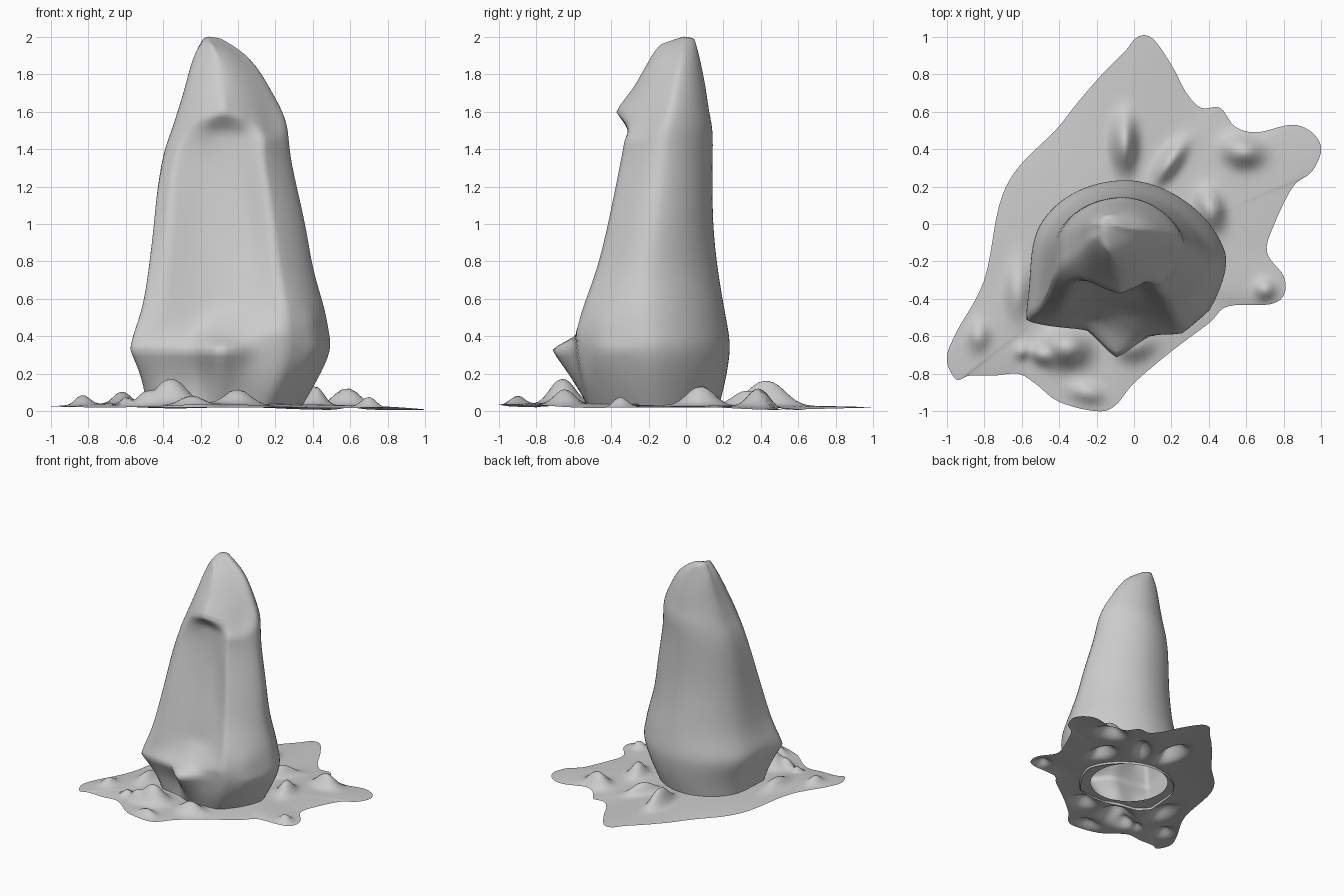
import bpy, bmesh, math
from mathutils import Vector

if "Cube" in bpy.data.objects:
    bpy.data.objects.remove(bpy.data.objects["Cube"])

stone = bpy.data.materials.new("grey stone")
stone.diffuse_color = (0.6, 0.6, 0.6, 1)
stone.use_nodes = True
stone.node_tree.nodes["Principled BSDF"].inputs["Base Color"].default_value = stone.diffuse_color


def make_object(name, bm):
    mesh = bpy.data.meshes.new(name)
    bmesh.ops.recalc_face_normals(bm, faces=bm.faces)
    bm.to_mesh(mesh)
    bm.free()
    obj = bpy.data.objects.new(name, mesh)
    bpy.context.collection.objects.link(obj)
    mesh.materials.append(stone)
    for p in mesh.polygons:
        p.use_smooth = True
    return obj


def bridge(bm, lower, upper):
    n = len(lower)
    return [bm.faces.new((lower[i], lower[(i + 1) % n], upper[(i + 1) % n], upper[i]))
            for i in range(n)]


# Rock levels: z, left corner x y, right corner x y, back y, then front face depths
FRONT = (0.1, 0.3, 0.44, 0.6, 0.77, 0.9)
LEVELS = [
    (0.02, -.49, -.36, .35, -.20, .18, -.45, -.48, -.52, -.53, -.50, -.38),
    (0.17, -.51, -.43, .44, -.22, .22, -.49, -.48, -.61, -.57, -.56, -.45),
    (0.33, -.58, -.52, .52, -.23, .245, -.55, -.57, -.73, -.60, -.58, -.46),
    (0.42, -.56, -.49, .50, -.24, .235, -.52, -.50, -.56, -.59, -.59, -.47),
    (0.55, -.51, -.46, .48, -.25, .21, -.49, -.45, -.45, -.48, -.56, -.46),
    (0.75, -.48, -.41, .41, -.24, .175, -.45, -.41, -.41, -.41, -.48, -.38),
    (1.00, -.45, -.34, .375, -.20, .145, -.40, -.35, -.35, -.35, -.42, -.33),
    (1.35, -.42, -.24, .285, -.15, .145, -.31, -.29, -.29, -.29, -.35, -.26),
    (1.50, -.36, -.22, .28, -.13, .15, -.30, -.30, -.29, -.30, -.33, -.25),
    (1.60, -.33, -.19, .25, -.10, .125, -.29, -.35, -.38, -.34, -.27, -.18),
    (1.72, -.29, -.15, .18, -.07, .11, -.22, -.27, -.29, -.26, -.20, -.14),
    (1.89, -.25, -.09, .08, -.03, .075, -.13, -.18, -.20, -.17, -.12, -.06),
]
BACK_STEPS = 11


def rock_ring(level):
    z, lx, ly, rx, ry, back, *depths = level
    # the overhang arches down towards both sides
    arch = 0.2 * math.exp(-((z - 1.56) / 0.1) ** 2)
    pts = [Vector((lx, ly, z))]
    pts += [Vector((lx + (rx - lx) * f, y, z - arch * abs(f - 0.44)))
            for f, y in zip(FRONT, depths)]
    pts.append(Vector((rx, ry, z)))
    # rounded back from the right corner round to the left side
    for i in range(1, BACK_STEPS):
        t = math.pi * i / BACK_STEPS
        e = 1.15 if t < math.pi / 2 else 0.95
        c = math.copysign(abs(math.cos(t)) ** e, math.cos(t))
        x = lx + (rx - lx) * (1 + c) / 2
        pts.append(Vector((x, ry + (back - ry) * math.sin(t) ** e, z)))
    pts.append(Vector((lx + 0.01, (ry + ly) / 2 + 0.03, z)))
    return pts


bm = bmesh.new()
rings = [rock_ring(level) for level in LEVELS]
# narrow flat peak, longer from front to back
apex = Vector((-0.16, -0.01, 2.005))
rings.append([Vector((apex.x + 0.32 * (p.x - apex.x), apex.y + 0.66 * (p.y - apex.y),
                      1.99 + 0.15 * min(p.y, 0))) for p in rings[-1]])
loops = [[bm.verts.new(p) for p in ring] for ring in rings]
for a, b in zip(loops, loops[1:]):
    bridge(bm, a, b)
tip = bm.verts.new(apex)
top = loops[-1]
for i in range(len(top)):
    bm.faces.new((top[i], top[(i + 1) % len(top)], tip))
bm.normal_update()
# chiselled front ridges stay firmer than the worn back
crease = bm.edges.layers.float.new("crease_edge")
for e in bm.edges:
    if len(e.link_faces) == 2 and e.calc_face_angle() > math.radians(22):
        mid = (e.verts[0].co + e.verts[1].co) / 2
        if mid.z > 1.9 or mid.y < -0.27:
            e[crease] = 0.5
rock = make_object("rock_spire", bm)
sub = rock.modifiers.new("worn edges", "SUBSURF")
sub.levels = sub.render_levels = 2

# Ground patch outline, clockwise from the back
OUTLINE = [
    (.02, 1), (.1, .99), (.2, .85), (.28, .7), (.36, .62), (.46, .62), (.54, .52),
    (.66, .49), (.84, .53), (.95, .49), (1, .4), (.95, .28), (.85, .2), (.75, 0),
    (.71, -.15), (.8, -.28), (.8, -.38), (.72, -.43), (.5, -.44), (.4, -.53),
    (.2, -.68), (0, -.85), (-.1, -.97), (-.2, -1), (-.4, -.95), (-.53, -.85),
    (-.62, -.8), (-.75, -.81), (-.88, -.81), (-.95, -.83), (-1, -.72), (-.95, -.58),
    (-.8, -.3), (-.72, .1), (-.62, .3), (-.42, .5), (-.3, .65), (-.17, .8), (-.05, .92)]
# Pebble bumps: x, y, half width, half length, turn in degrees, height
BUMPS = [
    (-.05, .43, .06, .13, 0, .13), (.19, .33, .05, .12, -35, .08),
    (.58, .39, .10, .075, -15, .10), (.41, .08, .06, .10, 15, .10),
    (.70, -.35, .05, .05, 0, .05), (0, -.65, .09, .07, 0, .075),
    (-.36, -.66, .11, .09, 0, .13), (-.50, -.70, .06, .04, -40, .05),
    (-.60, -.68, .03, .04, 0, .04), (-.83, -.60, .05, .07, 0, .05),
    (-.25, -.90, .08, .05, -15, .045), (-.62, -.36, .06, .13, 0, .06)]


def spline(points, steps):
    """Smooth closed curve through the points."""
    out, n = [], len(points)
    for i in range(n):
        a, b, c, d = (Vector(points[(i + k) % n]) for k in (-1, 0, 1, 2))
        for s in range(steps):
            t = s / steps
            out.append(0.5 * (2 * b + (c - a) * t + (2 * a - 5 * b + 4 * c - d) * t * t
                              + (3 * b - a - 3 * c + d) * t ** 3))
    return out


def ground_height(x, y, t):
    z = 0.017 + 0.022 * (1 - t * t) - 0.008 * (x + y)
    z -= 0.012 * t * math.sin(4 * x + 1.5) * math.cos(3 * y)
    for bx, by, w, l, turn, h in BUMPS:
        a = math.radians(turn)
        u = (x - bx) * math.cos(a) + (y - by) * math.sin(a)
        v = (y - by) * math.cos(a) - (x - bx) * math.sin(a)
        z += h * math.exp(-math.hypot(u / w, v / l) ** 2.3)
    return max(z, 0.0)


# Ground sheet with a round opening under the rock
bm = bmesh.new()
RINGS = 28
centre = Vector((-0.08, -0.16))
outer = spline(OUTLINE, 5)
inner = [centre + (p - centre).normalized() * 0.32 for p in outer]
loops = []
for r in range(RINGS + 1):
    t = r / RINGS
    ring = []
    for a, b in zip(inner, outer):
        q = a.lerp(b, t)
        ring.append(bm.verts.new((q.x, q.y, ground_height(q.x, q.y, t))))
    loops.append(ring)
for a, b in zip(loops, loops[1:]):
    bridge(bm, a, b)
ground = make_object("ground_patch", bm)
if sum(p.normal.z for p in ground.data.polygons) < 0:
    ground.data.flip_normals()
